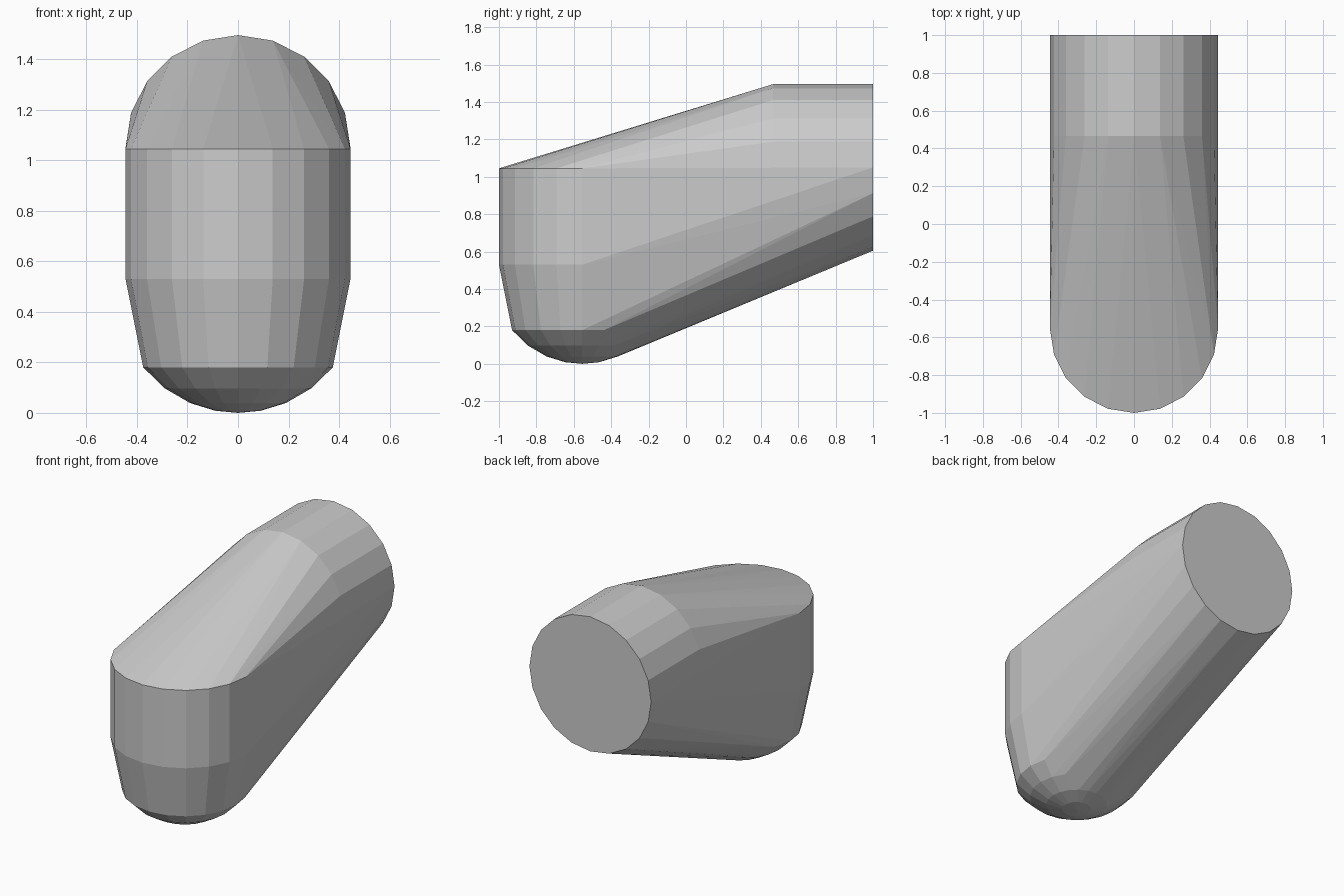
import bpy, bmesh
from math import sin, cos, pi, radians, sqrt

if "Cube" in bpy.data.objects:
    bpy.data.objects.remove(bpy.data.objects["Cube"])

R = 0.445        # main radius
SEG = 20         # sides of each rounded section
CY = -0.555      # axis of the upright front end

bm = bmesh.new()


def flat_ring(z, r):
    """Horizontal ring on the front axis."""
    for i in range(SEG):
        a = 2 * pi * i / SEG
        bm.verts.new((r * cos(a), CY + r * sin(a), z))


def upright_ring(y, zc, r, start=0, count=SEG):
    """Ring (or arc) facing along y."""
    for i in range(start, start + count):
        a = 2 * pi * i / SEG
        bm.verts.new((r * cos(a), y, zc + r * sin(a)))


# Back end disc and the arch where the top starts to slope
upright_ring(1.0, 1.05, R)
upright_ring(0.465, 1.05, R, 0, SEG // 2 + 1)

# Front half-round wall, upper straight part
for z in (1.045, 0.53):
    for i in range(SEG // 2 + 1):
        a = pi + pi * i / (SEG // 2)
        bm.verts.new((R * cos(a), CY + R * sin(a), z))

# Tapered lower wall and shallow dome
flat_ring(0.18, 0.375)
dome_r = (0.375 ** 2 + 0.18 ** 2) / (2 * 0.18)
for r in (0.29, 0.19, 0.09):
    flat_ring(dome_r - sqrt(dome_r ** 2 - r ** 2), r)
bm.verts.new((0, CY, 0))

# Wrap everything in one convex skin
hull = bmesh.ops.convex_hull(bm, input=bm.verts[:], use_existing_faces=False)
inner = {g for g in hull["geom_interior"] + hull["geom_unused"]
         if isinstance(g, bmesh.types.BMVert)}
bmesh.ops.delete(bm, geom=list(inner), context='VERTS')
bmesh.ops.dissolve_limit(bm, angle_limit=radians(0.5),
                         verts=bm.verts[:], edges=bm.edges[:])
bmesh.ops.recalc_face_normals(bm, faces=bm.faces[:])

mesh = bpy.data.meshes.new("rounded_body")
bm.to_mesh(mesh)
bm.free()
body = bpy.data.objects.new("rounded_body", mesh)
bpy.context.collection.objects.link(body)
